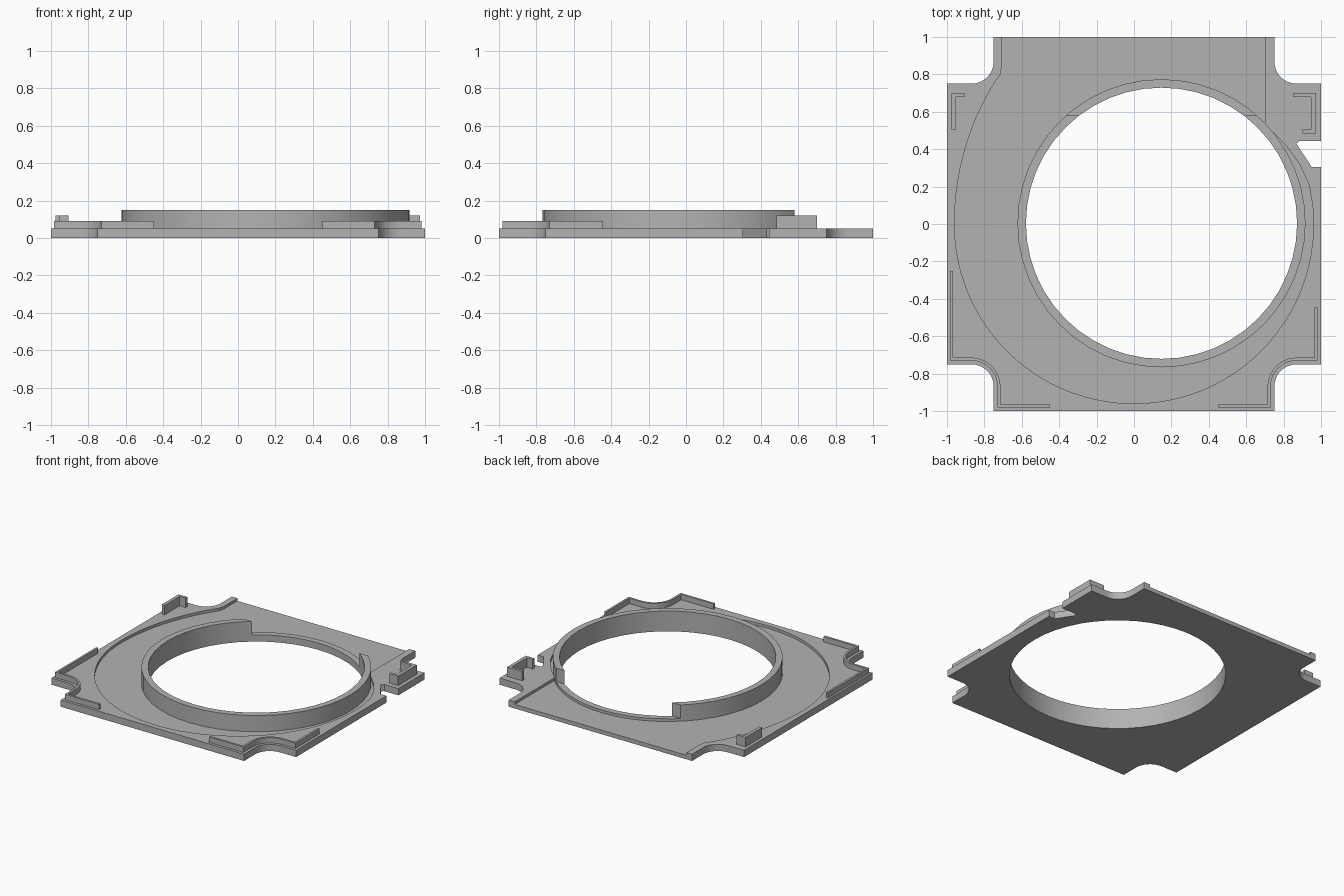
import bpy, bmesh
from math import sin, cos, pi, radians

cube = bpy.data.objects.get("Cube")
if cube:
    bpy.data.objects.remove(cube, do_unlink=True)

grey = bpy.data.materials.new("matte grey")
grey.use_nodes = True
colour = (0.45, 0.45, 0.45, 1)
grey.diffuse_color = colour
grey.node_tree.nodes["Principled BSDF"].inputs["Base Color"].default_value = colour

FLOOR, PLATE, RIM, CLIP, COLLAR = 0.03, 0.05, 0.09, 0.12, 0.15
CENTRE = (0.147, 0.004)


def arc(cx, cy, r, a0, a1, n):
    steps = [radians(a0 + (a1 - a0) * i / n) for i in range(n + 1)]
    return [(cx + r * cos(a), cy + r * sin(a)) for a in steps]


def prism(name, pts, z0, z1):
    """Extrude a flat outline between two heights."""
    bm = bmesh.new()
    face = bm.faces.new([bm.verts.new((x, y, z0)) for x, y in pts])
    top = bmesh.ops.extrude_face_region(bm, geom=[face])["geom"]
    bmesh.ops.translate(bm, vec=(0, 0, z1 - z0),
                        verts=[v for v in top if isinstance(v, bmesh.types.BMVert)])
    bmesh.ops.recalc_face_normals(bm, faces=bm.faces)
    mesh = bpy.data.meshes.new(name)
    bm.to_mesh(mesh)
    bm.free()
    mesh.materials.append(grey)
    obj = bpy.data.objects.new(name, mesh)
    bpy.context.collection.objects.link(obj)
    return obj


def select(obj):
    bpy.ops.object.select_all(action="DESELECT")
    obj.select_set(True)
    bpy.context.view_layer.objects.active = obj


def cut(obj, name, pts, z0, z1):
    """Subtract a prism and discard the cutter."""
    cutter = prism(name, pts, z0, z1)
    cutter.hide_render = True
    mod = obj.modifiers.new(name, "BOOLEAN")
    mod.operation, mod.solver, mod.object = "DIFFERENCE", "EXACT", cutter
    select(obj)
    bpy.ops.object.modifier_apply(modifier=mod.name)
    bpy.data.objects.remove(cutter, do_unlink=True)


def smooth(obj):
    select(obj)
    bpy.ops.object.shade_smooth_by_angle(angle=radians(30))


def circle(r):
    return arc(*CENTRE, r, 0, 360, 48)[:-1]


# Base plate: square with four scooped corners
E, N, R = 1.0, 0.75, 0.12
C = N + R
outline = []
for sx, sy, a0, a1 in ((1, 1, 270, 180), (-1, 1, 0, -90),
                       (-1, -1, 90, 0), (1, -1, 180, 90)):
    side, end = (sx * E, sy * N), (sx * N, sy * E)
    first, last = (side, end) if sx * sy > 0 else (end, side)
    outline += [first] + arc(sx * C, sy * C, R, a0, a1, 10) + [last]
plate = prism("base_plate", outline, 0, PLATE)

# Shallow floor: round at the front, open channel at the back
recess = [(-0.705, 1.1), (-0.705, 0.85), (-0.715, 0.80)]
for i in range(16, 0, -1):
    t = i / 16
    a, r = pi - t * pi / 4, 0.96 + 0.1 * t * t
    recess.append((r * cos(a), r * sin(a)))
recess += arc(0, 0, 0.96, 180, 366, 48)
recess += [(0.935, 0.21), (0.885, 0.32), (0.82, 0.41), (0.75, 0.485),
           (0.70, 0.53), (0.70, 1.1)]
cut(plate, "floor_cutter", recess, FLOOR, 0.2)
cut(plate, "hole_cutter", circle(0.725), -0.1, 0.2)
cut(plate, "cable_notch_cutter", [(1.1, 0.445), (0.885, 0.445), (0.868, 0.43),
                                  (0.95, 0.305), (1.1, 0.305)], -0.1, 0.2)
smooth(plate)

# Round collar, lowered along the back
collar = prism("collar", circle(0.77), FLOOR - 0.01, COLLAR)
cut(collar, "collar_hole_cutter", circle(0.725), -0.1, 0.3)
cut(collar, "collar_back_cutter", [(-1, 0.58), (1.2, 0.58), (1.2, 1), (-1, 1)], PLATE, 0.3)
smooth(collar)


# Thin rim walls following the two front corners
def corner_rim(name, s, edge, side_end):
    def line(d):
        side, front, inner = edge - d, 0.98 - d, 0.715 + (0.015 - d)
        mid = 0.85 + 0.02
        r = mid - inner + 0.015 - 0.015
        pts = [(side, side_end), (side, -inner)]
        pts += arc(mid, -mid, r, 90, 180, 10)
        return pts + [(inner, -front), (0.45, -front)]
    pts = line(0) + line(0.016)[::-1]
    smooth(prism(name, [(s * x, y) for x, y in pts], PLATE - 0.01, RIM))


corner_rim("front_left_rim", 1, 0.98, -0.445)
corner_rim("front_right_rim", -1, 0.985, -0.25)

# Hooked clips at the back corners
prism("back_right_clip", [(-0.977, 0.70), (-0.905, 0.70), (-0.905, 0.68),
                          (-0.953, 0.68), (-0.953, 0.505), (-0.977, 0.505)],
      PLATE - 0.01, CLIP)
prism("back_left_clip", [(0.972, 0.70), (0.85, 0.70), (0.85, 0.68), (0.947, 0.68),
                         (0.947, 0.505), (0.90, 0.505), (0.90, 0.483), (0.972, 0.483)],
      PLATE - 0.01, CLIP)
